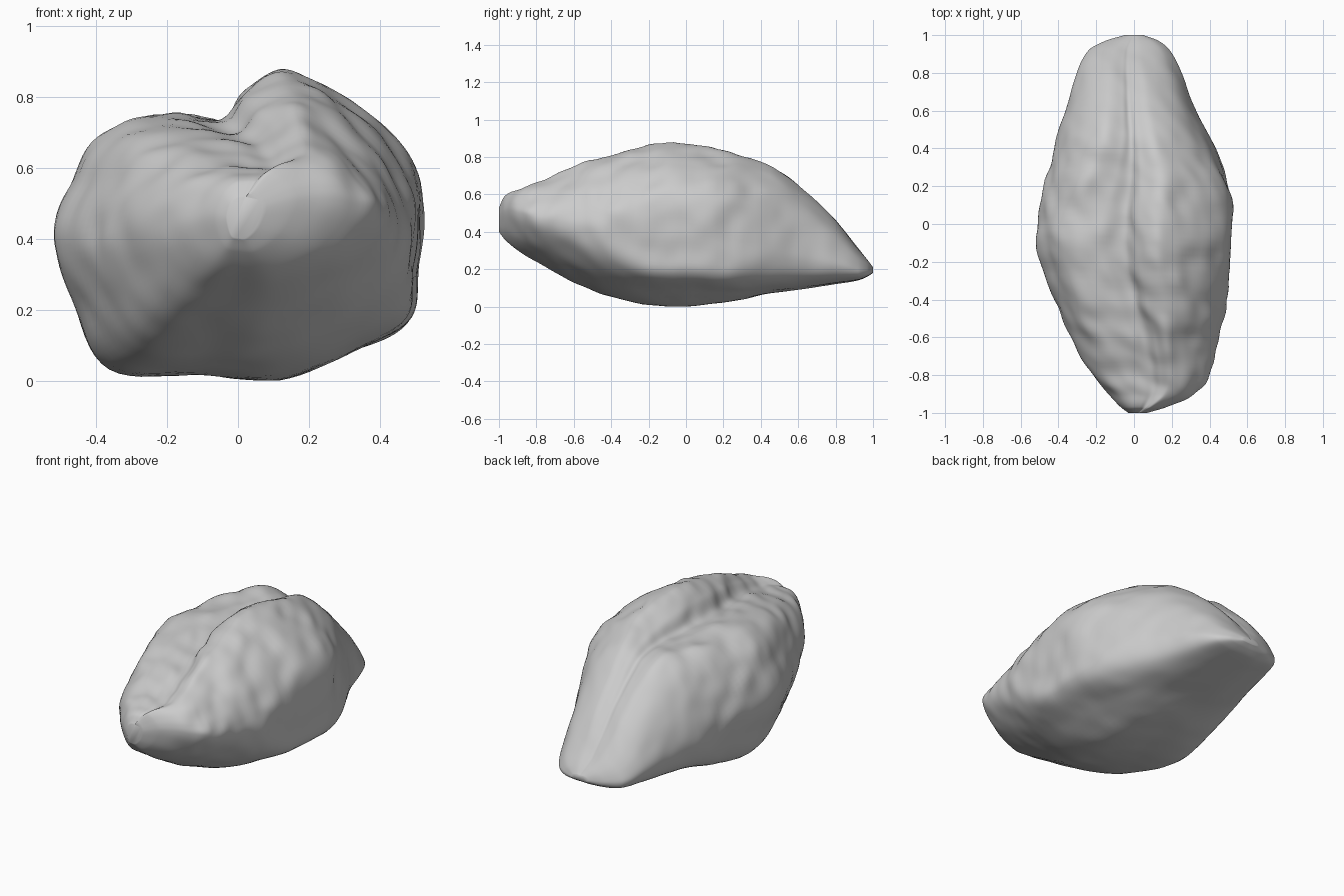
import bpy, bmesh, math
from mathutils import Vector, noise

cube = bpy.data.objects.get("Cube")
if cube:
    bpy.data.objects.remove(cube, do_unlink=True)

# Cross-sections (x, z) in hundredths, from the bottom up the +x side and round
FRONT = [(8, 18), (27, 26), (39, 37), (43, 46), (40, 54), (33, 62), (26, 68), (19, 71), (13, 68),
         (8, 64), (1, 64), (-11, 63), (-22, 56), (-28, 43), (-25, 30), (-18, 20), (-6, 18)]
MIDDLE = [(12, 0), (33, 8), (48, 17), (51, 32), (52, 52), (45, 67), (30, 80), (14, 88), (2, 82),
          (-5, 74), (-18, 75), (-36, 71), (-46, 57), (-52, 40), (-47, 23), (-36, 3), (-10, 1)]
BACK = [(0, 12), (14, 13), (23, 16), (26, 22), (24, 30), (20, 38), (14, 43), (6, 46), (0, 45),
        (-3, 44), (-6, 45), (-13, 46), (-21, 42), (-27, 34), (-30, 24), (-26, 16), (-13, 12)]

# Outline along the length: y, left, right, bottom, top in hundredths
OUTLINE = [(-100, -3, 7, 40, 53), (-97, -7, 17, 36, 59), (-90, -14, 32, 30, 63), (-80, -22, 40, 24, 67),
           (-60, -34, 45, 13, 75), (-40, -42, 49, 5, 81), (-10, -52, 52, 0, 88), (20, -48, 51, 2, 83),
           (45, -41, 41, 7, 75), (60, -36, 33, 9, 65), (80, -30, 25, 12, 46), (92, -24, 19, 14, 31),
           (97, -15, 13, 16, 25), (100, -5, 5, 18, 21)]


def catmull(a, b, c, d, t):
    return 0.5 * (2 * b + (c - a) * t + (2 * a - 5 * b + 4 * c - d) * t * t
                  + (3 * b - a - 3 * c + d) * t ** 3)


def smooth_loop(points, steps):
    """Closed smooth curve scaled to the unit square."""
    pts = [Vector(p) for p in points]
    n = len(pts)
    loop = [catmull(*(pts[(i + k) % n] for k in (-1, 0, 1, 2)), s / steps)
            for i in range(n) for s in range(steps)]
    lo = [min(p[k] for p in loop) for k in (0, 1)]
    hi = [max(p[k] for p in loop) for k in (0, 1)]
    return [Vector([(p[k] - lo[k]) / (hi[k] - lo[k]) for k in (0, 1)]) for p in loop]


def outline_rows(steps):
    """Smooth spans between the outline stations."""
    rows = [Vector(r) / 100 for r in OUTLINE]
    last = len(rows) - 1
    for i in range(last):
        a, d = rows[max(i - 1, 0)], rows[min(i + 2, last)]
        b, c = rows[i], rows[i + 1]
        h = c[0] - b[0]
        m0 = (c - a) / (c[0] - a[0]) * h
        m1 = (d - b) / (d[0] - b[0]) * h
        for s in range(steps):
            t = s / steps
            yield (b * (2 * t ** 3 - 3 * t * t + 1) + m0 * (t ** 3 - 2 * t * t + t)
                   + c * (3 * t * t - 2 * t ** 3) + m1 * (t ** 3 - t * t))
    yield rows[-1]


def ease(t):
    t = max(0, min(1, t))
    return t * t * (3 - 2 * t)


# Loft the body through the blended sections
front, middle, back = (smooth_loop(s, 8) for s in (FRONT, MIDDLE, BACK))
bm = bmesh.new()
rings = []
for y, left, right, low, high in outline_rows(9):
    f, b = ease((-0.15 - y) / 0.65), ease((y + 0.05) / 0.6)
    # The lower edge of the nose climbs towards the tip
    lift = 0.25 * ease((-0.75 - y) / 0.25)
    ring = []
    for pf, pm, pb in zip(front, middle, back):
        p = pm.lerp(pf, f).lerp(pb, b)
        v = p.y + lift * p.x * p.y * (1 - p.y) * 2
        ring.append(bm.verts.new((left + (right - left) * p.x, y, low + (high - low) * v)))
    rings.append(ring)
count = len(front)
for r0, r1 in zip(rings, rings[1:]):
    for i in range(count):
        j = (i + 1) % count
        bm.faces.new((r0[i], r0[j], r1[j], r1[i]))
bm.faces.new(rings[0][::-1])
bm.faces.new(rings[-1])
bmesh.ops.recalc_face_normals(bm, faces=bm.faces)
bm.normal_update()

# Wrinkle the skin, most on the upper front, least on the underside and back slope
moves = []
for v in bm.verts:
    x, y, z = v.co
    rough = (0.3 + 0.7 * ease(v.normal.z + 0.7)) * (1 - 0.7 * ease((y - 0.2) / 0.4))
    rough *= ease((1 - abs(y)) / 0.15)
    broad = noise.noise(Vector((x * 4, y * 4, z * 4)))
    ridges = noise.noise(Vector((x * 9, y * 10 + x * 4, z * 8 + 7)))
    moves.append(v.normal * rough * (0.016 * broad + 0.014 * ridges))
for v, move in zip(bm.verts, moves):
    v.co += move
    v.co.z = max(v.co.z, 0)

mesh = bpy.data.meshes.new("wrinkled_seed")
bm.to_mesh(mesh)
bm.free()
body = bpy.data.objects.new("wrinkled_seed", mesh)
bpy.context.collection.objects.link(body)

# Plain grey skin
grey = bpy.data.materials.new("plain grey")
grey.use_nodes = True
colour = (0.6, 0.6, 0.6, 1)
grey.diffuse_color = colour
grey.node_tree.nodes["Principled BSDF"].inputs["Base Color"].default_value = colour
mesh.materials.append(grey)

bpy.context.view_layer.objects.active = body
body.select_set(True)
bpy.ops.object.shade_smooth_by_angle(angle=math.radians(60))
